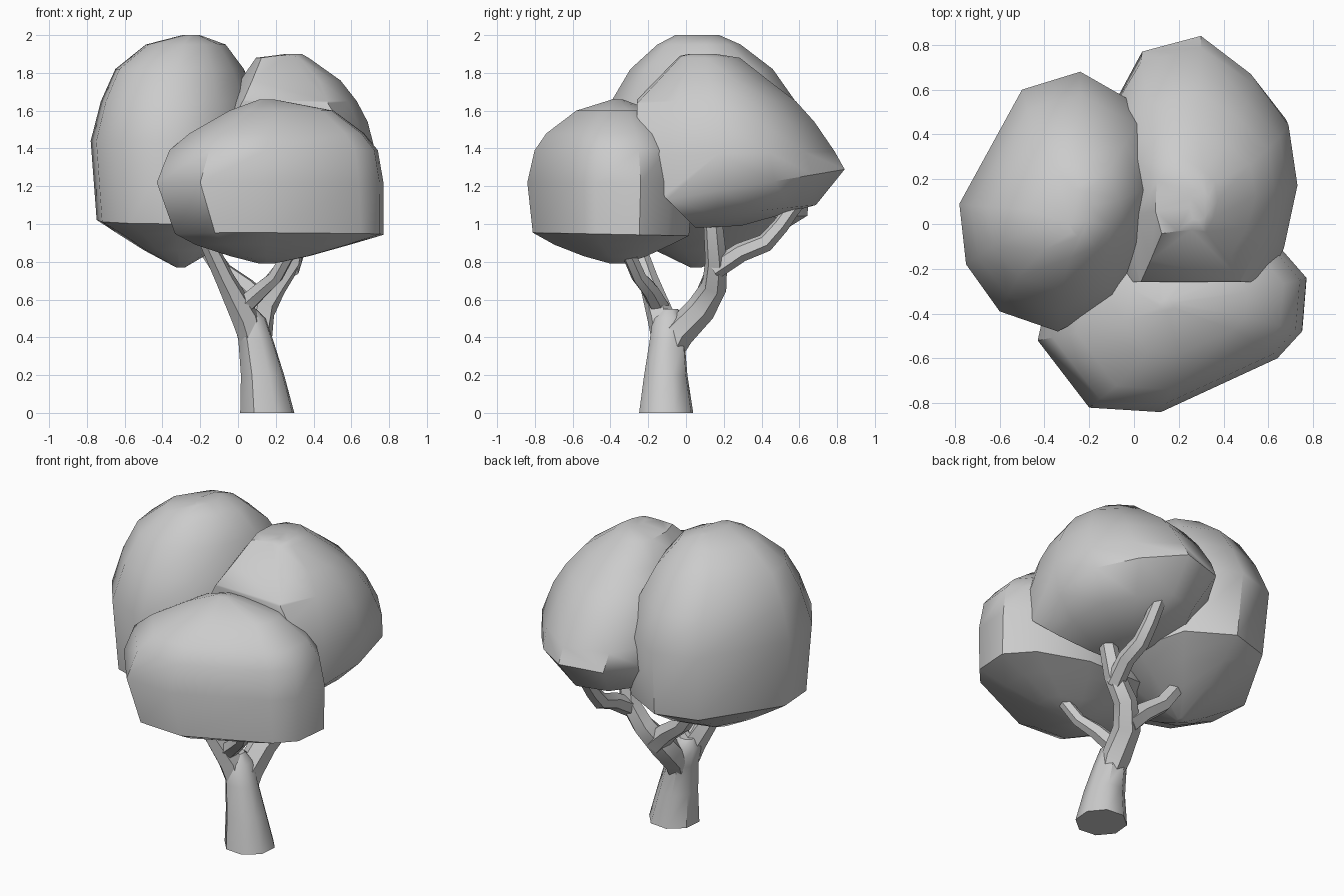
import bpy, bmesh
from math import cos, sin, tau, radians
from mathutils import Vector

if "Cube" in bpy.data.objects:
    bpy.data.objects.remove(bpy.data.objects["Cube"])

grey = bpy.data.materials.new("plain grey")
grey.diffuse_color = (0.6, 0.6, 0.6, 1)
grey.use_nodes = True
grey.node_tree.nodes["Principled BSDF"].inputs["Base Color"].default_value = grey.diffuse_color


def loft(name, rings, cuts=()):
    """Skin a stack of rings, close both ends, then trim with planes."""
    bm = bmesh.new()
    loops = [[bm.verts.new(p) for p in ring] for ring in rings]
    n = len(loops[0])
    for a, b in zip(loops, loops[1:]):
        for i in range(n):
            j = (i + 1) % n
            bm.faces.new((a[i], a[j], b[j], b[i]))
    bm.faces.new(loops[0][::-1])
    bm.faces.new(loops[-1])
    for point, normal in cuts:
        res = bmesh.ops.bisect_plane(bm, geom=bm.verts[:] + bm.edges[:] + bm.faces[:],
                                     plane_co=point, plane_no=normal, clear_outer=True)
        edges = [e for e in res["geom_cut"] if isinstance(e, bmesh.types.BMEdge)]
        bmesh.ops.holes_fill(bm, edges=edges, sides=0)
    bmesh.ops.recalc_face_normals(bm, faces=bm.faces[:])
    mesh = bpy.data.meshes.new(name)
    bm.to_mesh(mesh)
    bm.free()
    mesh.materials.append(grey)
    ob = bpy.data.objects.new(name, mesh)
    bpy.context.collection.objects.link(ob)
    return ob


def canopy(name, outline, pivot, levels, cuts=()):
    """Plan outline scaled about a pivot; level = height, x scale, y scale, y tilt, x shift."""
    px, py = pivot
    rings = [[(px + dx + sx * (x - px), py + sy * (y - py), z + tilt * sy * (y - py))
              for x, y in outline] for z, sx, sy, tilt, dx in levels]
    return loft(name, rings, cuts)


def limb(name, path, sides=6):
    """Tapered tube; path points = x, y, z, radius."""
    pts = [Vector(p[:3]) for p in path]
    up = Vector((0, 0, 1))
    rings = []
    for i, c in enumerate(pts):
        t = pts[min(i + 1, len(pts) - 1)] - pts[max(i - 1, 0)]
        if name == "trunk":
            t = up
        q = up.rotation_difference(t.normalized())
        rings.append([c + q @ Vector((cos(tau * k / sides + .3), sin(tau * k / sides + .3), 0)) * path[i][3]
                      for k in range(sides)])
    return loft(name, rings)


# Tall left leaf mass
canopy("left_canopy",
       [(-.24, .68), (-.5, .6), (-.78, .09), (-.75, -.18), (-.6, -.39), (-.34, -.48),
        (-.09, -.35), (.06, -.12), (.14, .2), (.04, .52)], (-.24, .05),
       [(.77, .05, .05, 0, -.06), (.86, .4, .4, 0, -.04), (.95, .72, .7, 0, -.01),
        (1.02, .96, .94, .04, .01), (1.44, 1, 1, 0, 0), (1.65, .9, .84, 0, 0),
        (1.82, .74, .65, 0, -.01), (1.95, .46, .38, 0, 0), (2.0, .1, .2, 0, 0)])

# Rear right leaf mass with a flattened front and tilted base
canopy("back_canopy",
       [(.03, .77), (.3, .84), (.53, .67), (.69, .47), (.73, .18), (.67, -.12),
        (.52, -.45), (.22, -.55), (-.02, -.5), (-.14, 0), (-.12, .5)], (.25, .08),
       [(.98, .28, .28, .05, 0), (1.04, .7, .8, .1, 0), (1.16, .97, 1, .17, 0),
        (1.37, 1, .93, .02, 0), (1.54, .91, .79, 0, 0), (1.65, .79, .66, 0, 0),
        (1.76, .61, .47, 0, 0), (1.88, .32, .27, 0, -.03), (1.9, .1, .1, 0, .04)],
       [((0, -.26, 1), (0, -1, 0)), ((.2, -.15, 1.765), (.03, -.72, .69)),
        ((.2, .0, 1.03), (0, -.7, -.7))])

# Low front leaf mass
canopy("front_canopy",
       [(-.43, -.52), (-.2, -.82), (.12, -.84), (.64, -.6), (.75, -.48), (.77, -.24),
        (.63, -.08), (.3, .04), (-.1, .04), (-.36, -.2)], (.15, -.36),
       [(.79, .06, .08, 0, 0), (.83, .35, .38, 0, .01), (.89, .68, .7, 0, .02),
        (.945, .92, .94, -.02, .05), (1.22, 1, 1, 0, 0), (1.39, .92, .92, 0, .02),
        (1.48, .77, .79, 0, .04), (1.6, .46, .46, 0, .07), (1.66, .06, .06, 0, 0)])

# Trunk and branching limbs
limb("trunk", [(.155, -.105, 0, .15), (.13, -.107, .2, .12),
               (.095, -.1, .38, .097), (.06, -.09, .5, .09), (.05, -.09, .55, .05)], 8)
limb("main_limb", [(.11, -.1, .28, .06), (.1, -.04, .42, .085), (.12, .08, .55, .08),
                   (.19, .15, .67, .068), (.28, .16, .8, .06), (.32, .14, 1.04, .05)])
limb("back_limb", [(.27, .15, .76, .055), (.3, .29, .85, .052), (.3, .42, .9, .05),
                   (.3, .5, .99, .045), (.3, .6, 1.13, .04)])
limb("left_limb", [(.14, .1, .56, .07), (.04, .12, .66, .06), (-.08, .15, .75, .052),
                   (-.2, .17, .92, .045)])
limb("front_left_limb", [(.09, -.11, .32, .06), (.04, -.13, .5, .075), (-.07, -.2, .71, .052),
                         (-.17, -.27, .92, .042)])
limb("front_right_limb", [(.02, -.14, .56, .055), (.12, -.19, .65, .047),
                          (.2, -.25, .72, .04), (.3, -.33, .9, .036)])

# Soft shading with crisp creases
for ob in bpy.context.collection.objects:
    ob.select_set(True)
    bpy.context.view_layer.objects.active = ob
bpy.ops.object.shade_smooth_by_angle(angle=radians(45))
